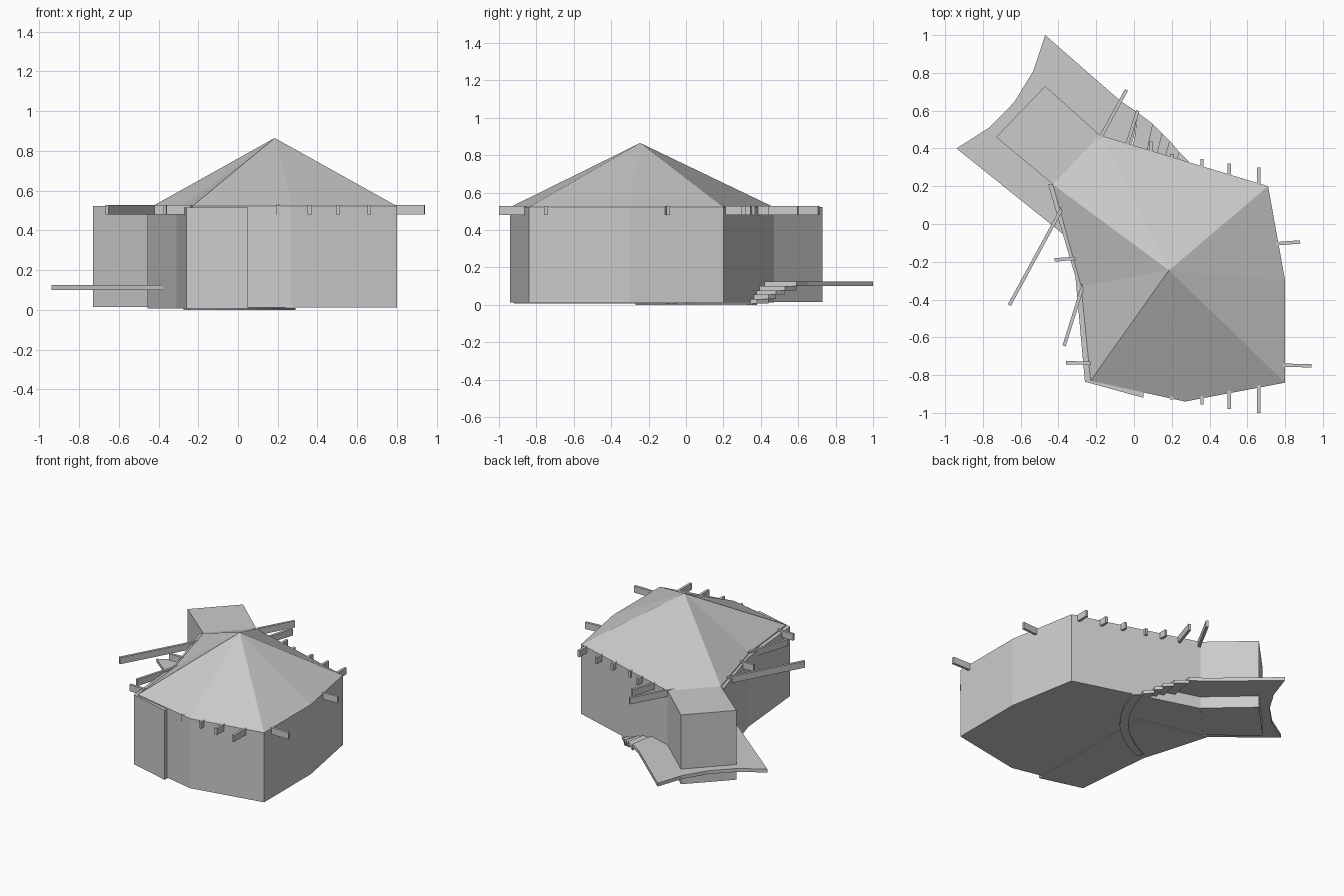
import bpy, bmesh
from mathutils import Vector

if "Cube" in bpy.data.objects:
    bpy.data.objects.remove(bpy.data.objects["Cube"])


def prism(name, pts, z0, z1):
    """Extrude a plan outline between two heights."""
    bm = bmesh.new()
    f = bm.faces.new([bm.verts.new((x, y, z0)) for x, y in pts])
    ext = bmesh.ops.extrude_face_region(bm, geom=[f])
    for v in ext["geom"]:
        if isinstance(v, bmesh.types.BMVert):
            v.co.z = z1
    return finish(name, bm)


def finish(name, bm):
    bmesh.ops.recalc_face_normals(bm, faces=bm.faces)
    me = bpy.data.meshes.new(name)
    bm.to_mesh(me)
    bm.free()
    ob = bpy.data.objects.new(name, me)
    bpy.context.collection.objects.link(ob)
    return ob


def arc(p, q, sag, n=6):
    """Shallow bowed line from p to q, bulging towards the front right."""
    p, q = Vector(p), Vector(q)
    d = (q - p).normalized()
    side = Vector((-d.y, d.x))
    return [p.lerp(q, i / n) + side * sag * 4 * (i / n) * (1 - i / n)
            for i in range(n + 1)]


def beam(name, p, q, z0=0.48, z1=0.528, w=0.016):
    p, q = Vector(p), Vector(q)
    d = (q - p).normalized() * w / 2
    s = Vector((-d.y, d.x))
    return prism(name, [p + s, p - s, q - s, q + s], z0, z1)


# Main room walls
EAVE = 0.522
plan = [(-0.18, 0.47), (-0.43, 0.21), (-0.28, -0.33), (-0.23, -0.83),
        (0.27, -0.94), (0.80, -0.84), (0.80, -0.30), (0.71, 0.20)]
prism("main_walls", plan, 0.012, EAVE)

# Faceted roof fanning from the apex
bm = bmesh.new()
apex = bm.verts.new((0.185, -0.245, 0.865))
ring = [bm.verts.new((x, y, EAVE)) for x, y in plan]
for a, b in zip(ring, ring[1:] + ring[:1]):
    bm.faces.new((a, b, apex))
finish("roof", bm)

# Flat-roofed annex
prism("annex", [(-0.18, 0.47), (-0.47, 0.73), (-0.73, 0.46), (-0.43, 0.21)],
      0.014, EAVE)

# Outer screen wall on the left side, and its floor plate
outer = [(0.05, -0.92), (-0.26, -0.835), (-0.31, -0.28), (-0.455, 0.21)]
inner = [(-0.43, 0.21), (-0.28, -0.33), (-0.23, -0.83), (0.05, -0.89)]
prism("screen_wall", outer + inner, 0.010, 0.515)
prism("porch_floor", outer + [(-0.43, 0.21), (0.05, 0.10)], 0.007, 0.016)

# Curved deck
deck_in = arc((0.02, 0.59), (-0.37, -0.06), -0.09 * -1)
deck_out = arc((-0.47, 1.0), (-0.94, 0.40), 0.09, 4)
prism("deck", deck_out + [Vector((-0.38, -0.05))] + deck_in[::-1]
      + [Vector((-0.07, 0.65))], 0.10, 0.125)

# Curved steps descending from the deck under the main room
ne = [(0.02, 0.59), (0.10, 0.53), (0.15, 0.48), (0.19, 0.44),
      (0.24, 0.38), (0.29, 0.33)]
n = len(ne) - 1
edges = [arc(p, Vector((-0.37, -0.06)).lerp(Vector((-0.25, -0.27)), i / n), 0.1)
         for i, p in enumerate(ne)]
for i in range(n):
    top = 0.10 - 0.023 * i
    prism(f"step_{i + 1}", edges[i] + edges[i + 1][::-1],
          max(0.0, top - 0.023), top)

# Rafter beams running through the building below the eaves
rafters = [((0.09, -0.88), (0.09, 0.44)), ((0.20, -0.93), (0.20, 0.37)),
           ((0.36, -0.955), (0.36, 0.345)), ((0.505, -0.98), (0.505, 0.32)),
           ((0.66, -1.0), (0.66, 0.30)), ((-0.42, -0.19), (0.88, -0.095)),
           ((-0.36, -0.735), (0.94, -0.75)), ((-0.66, -0.43), (-0.04, 0.71)),
           ((-0.37, -0.645), (0.02, 0.60))]
for i, (p, q) in enumerate(rafters):
    beam(f"rafter_{i + 1}", p, q, w=0.018)
